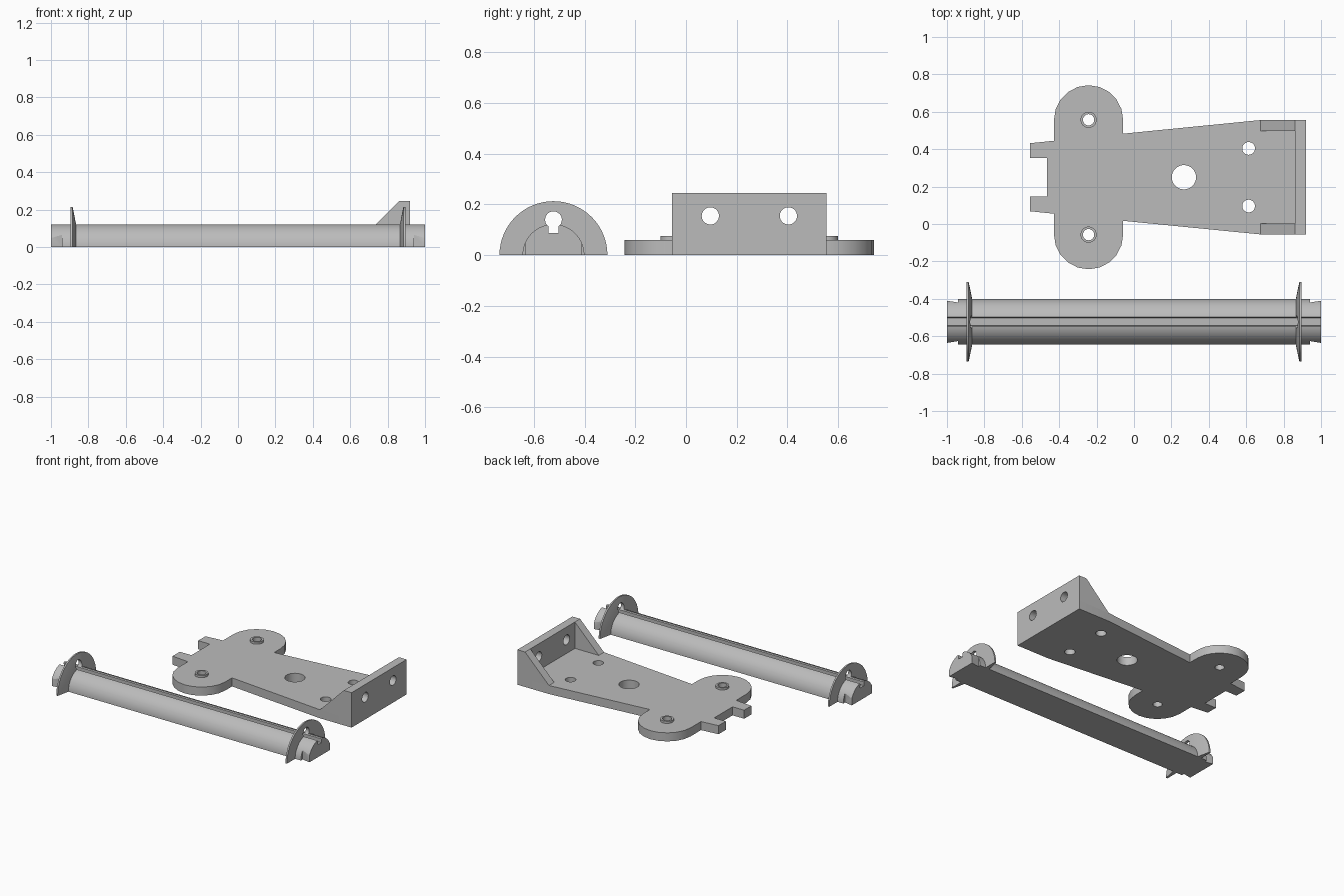
import bpy, bmesh
from math import radians, cos, sin

cube = bpy.data.objects.get("Cube")
if cube:
    bpy.data.objects.remove(cube, do_unlink=True)

grey = bpy.data.materials.new("plain_grey")
grey.use_nodes = True
GREY = (0.5, 0.5, 0.5, 1)
grey.diffuse_color = GREY
grey.node_tree.nodes["Principled BSDF"].inputs["Base Color"].default_value = GREY


def loft(name, loops):
    """Skin a solid through matching closed loops, capping both ends."""
    bm = bmesh.new()
    rings = [[bm.verts.new(p) for p in loop] for loop in loops]
    for a, b in zip(rings, rings[1:]):
        for i in range(len(a)):
            j = (i + 1) % len(a)
            bm.faces.new((a[i], a[j], b[j], b[i]))
    bm.faces.new(rings[0])
    bm.faces.new(rings[-1])
    bmesh.ops.recalc_face_normals(bm, faces=bm.faces)
    mesh = bpy.data.meshes.new(name)
    bm.to_mesh(mesh)
    bm.free()
    mesh.materials.append(grey)
    obj = bpy.data.objects.new(name, mesh)
    bpy.context.collection.objects.link(obj)
    return obj


def place(axis, p, d):
    """Lift a 2D profile point to 3D at depth d along the axis."""
    u, v = p
    return {"x": (d, u, v), "y": (u, d, v), "z": (u, v, d)}[axis]


def prism(name, axis, pts, lo, hi):
    return loft(name, [[place(axis, p, d) for p in pts] for d in (lo, hi)])


def arc(cx, cy, r, start, end, n):
    angles = [radians(start + (end - start) * i / n) for i in range(n + 1)]
    return [(cx + r * cos(a), cy + r * sin(a)) for a in angles]


def disc(name, axis, cx, cy, r, lo, hi, n=32):
    return prism(name, axis, arc(cx, cy, r, 0, 360, n)[:-1], lo, hi)


def cut(obj, cutters):
    bpy.context.view_layer.objects.active = obj
    for c in cutters:
        c.hide_render = True
        mod = obj.modifiers.new("cut", "BOOLEAN")
        mod.operation, mod.solver, mod.object = "DIFFERENCE", "EXACT", c
        bpy.ops.object.modifier_apply(modifier=mod.name)
        bpy.data.objects.remove(c, do_unlink=True)


parts = []

# Base plate: the upper half of the outline, mirrored about its centre line
MID, THICK = 0.25, 0.06
LOBE_X, LOBE_Y, LOBE_R = -0.243, 0.307, 0.185
half = [(0.92, 0.305), (0.67, 0.305), (LOBE_X + LOBE_R, 0.233)]
half += arc(LOBE_X, LOBE_Y, LOBE_R, 0, 180, 10)
half += [(LOBE_X - LOBE_R, 0.195), (-0.555, 0.182), (-0.555, 0.102), (-0.465, 0.102)]
outline = [(x, MID + y) for x, y in half] + [(x, MID - y) for x, y in reversed(half)]
plate = prism("base_plate", "z", outline, 0, THICK)
holes = [(0.267, 0, 0.065)]
for s in (1, -1):
    holes += [(0.613, s * 0.154, 0.034), (LOBE_X, s * LOBE_Y, 0.03)]
cut(plate, [disc("hole_cutter", "z", x, MID + y, r, -0.1, 0.1) for x, y, r in holes])
parts.append(plate)

# Raised collars around the lobe holes and gussets beside the end wall
for side, s in (("left", 1), ("right", -1)):
    y = MID + s * LOBE_Y
    collar = disc(side + "_collar", "z", LOBE_X, y, 0.043, THICK, 0.075)
    cut(collar, [disc("collar_cutter", "z", LOBE_X, y, 0.03, 0, 0.1)])
    gusset = prism(side + "_gusset", "y", [(0.675, THICK), (0.86, THICK), (0.86, 0.245)],
                   MID + s * 0.247, MID + s * 0.305)
    parts += [collar, gusset]

# End wall with two screw holes
wall = prism("end_wall", "x", [(MID - 0.305, THICK), (MID + 0.305, THICK),
                               (MID + 0.305, 0.245), (MID - 0.305, 0.245)], 0.86, 0.92)
cut(wall, [disc("wall_cutter", "x", MID + s * 0.154, 0.155, 0.034, 0.8, 1) for s in (1, -1)])
parts.append(wall)

# Half-round rod with a keyhole groove running its full length
ROD_Y, ROD_R = -0.523, 0.122


def half_round(x, r):
    return [(x, y, z) for y, z in arc(ROD_Y, 0, r, 0, 180, 32)]


def keyhole():
    pts = arc(ROD_Y, 0.14, 0.033, -53, 233, 24)
    pts += [(ROD_Y - 0.02, 0.087), (ROD_Y + 0.02, 0.087)]
    return prism("keyhole_cutter", "x", pts, -1.1, 1.1)


rod = loft("half_round_rod", [half_round(-1, ROD_R), half_round(1, ROD_R)])
cutters = [keyhole()]
for sx in (1, -1):
    for sy in (1, -1):
        # Undercut flats that leave a dovetailed tip
        flat = [(0.94, 0.103), (1.05, 0.121), (1.05, 0.2), (0.94, 0.2)]
        cutters.append(prism("tip_cutter", "z", [(sx * x, ROD_Y + sy * y) for x, y in flat],
                             -0.1, 0.2))
cut(rod, cutters)
parts.append(rod)

# Thin half-disc flanges, tapered on their inner faces
for side, s in (("left", 1), ("right", -1)):
    flange = loft(side + "_flange", [half_round(s * x, r) for x, r in
                                     ((0.895, 0.213), (0.884, 0.213), (0.865, ROD_R))])
    cut(flange, [keyhole()])
    parts.append(flange)

# Smooth the curved faces and keep the edges crisp
bpy.ops.object.select_all(action="DESELECT")
for obj in parts:
    obj.select_set(True)
bpy.context.view_layer.objects.active = parts[0]
bpy.ops.object.shade_smooth_by_angle(angle=radians(25))
